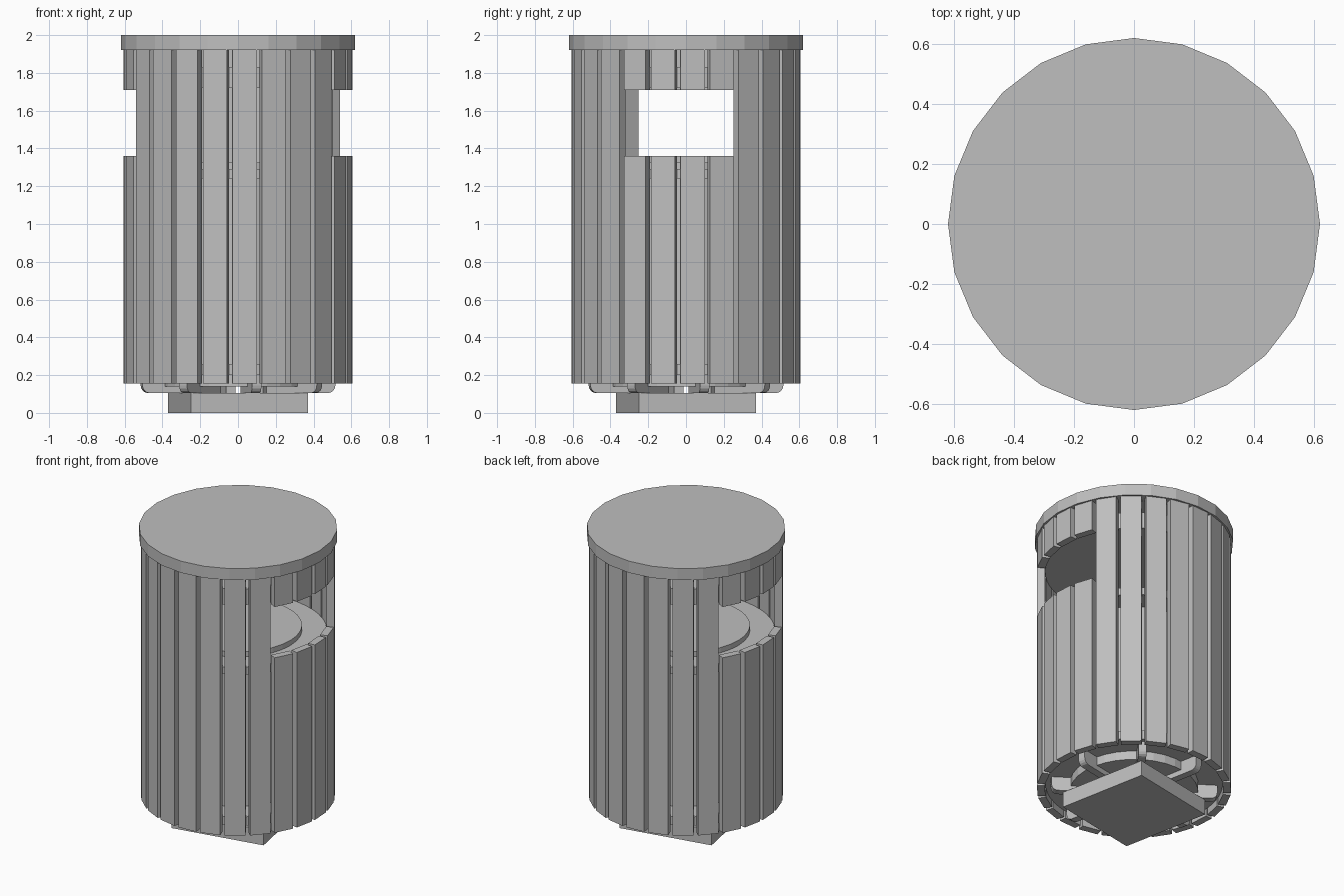
import bpy, bmesh
from math import radians, cos, sin, pi
from mathutils import Matrix, Vector

cube = bpy.data.objects.get("Cube")
if cube:
    bpy.data.objects.remove(cube, do_unlink=True)

grey = bpy.data.materials.new("plain_grey")
grey.use_nodes = True
COLOUR = (0.52, 0.52, 0.52, 1)
grey.diffuse_color = COLOUR
grey.node_tree.nodes["Principled BSDF"].inputs["Base Color"].default_value = COLOUR


def finish(name, bm):
    bmesh.ops.recalc_face_normals(bm, faces=bm.faces)
    mesh = bpy.data.meshes.new(name)
    bm.to_mesh(mesh)
    bm.free()
    mesh.materials.append(grey)
    obj = bpy.data.objects.new(name, mesh)
    bpy.context.collection.objects.link(obj)
    return obj


def disc(name, radius, z0, z1, sides):
    bm = bmesh.new()
    bmesh.ops.create_cone(bm, cap_ends=True, segments=sides, radius1=radius,
                          radius2=radius, depth=z1 - z0,
                          matrix=Matrix.Translation((0, 0, (z0 + z1) / 2)))
    return finish(name, bm)


def ring(name, inner, outer, z0, z1, sides):
    bm = bmesh.new()
    profile = [(inner, z0), (outer, z0), (outer, z1), (inner, z1)]
    loops = []
    for i in range(sides):
        a = 2 * pi * i / sides
        loops.append([bm.verts.new((r * cos(a), r * sin(a), z)) for r, z in profile])
    for i in range(sides):
        p, q = loops[i], loops[(i + 1) % sides]
        for k in range(4):
            m = (k + 1) % 4
            bm.faces.new((p[k], q[k], q[m], p[m]))
    return finish(name, bm)


def add_box(bm, angle, x0, x1, width, z0, z1):
    size = Matrix.Diagonal((x1 - x0, width, z1 - z0, 1))
    place = Matrix.Translation(((x0 + x1) / 2, 0, (z0 + z1) / 2))
    bmesh.ops.create_cube(bm, size=1, matrix=Matrix.Rotation(angle, 4, "Z") @ place @ size)


# Lid
disc("lid", 0.62, 1.92, 2.0, 24)

# Slats, with four shortened on each side to leave the openings
SLATS = 24
bm = bmesh.new()
for i in range(SLATS):
    angle = radians(3.3) + 2 * pi * i / SLATS
    spans = [(0.155, 1.92)]
    if (i + 2) % 12 < 4:
        spans = [(0.155, 1.36), (1.71, 1.92)]
    for z0, z1 in spans:
        add_box(bm, angle, 0.555, 0.604, 0.13, z0, z1)
finish("slats", bm)

# Inner container and the hoops that carry the slats
disc("container", 0.40, 0.14, 1.325, 32)
ring("lower_hoop", 0.39, 0.555, 0.20, 0.26, 48)
ring("upper_hoop", 0.39, 0.555, 1.24, 1.29, 48)
disc("top_plate", 0.555, 1.72, 1.83, 48)

# Radial brackets with a rounded lower outer corner
bm = bmesh.new()
CORNER = 0.04
for i in range(8):
    turn = Matrix.Rotation(radians(11) + i * pi / 4, 4, "Z")
    outline = [(0.20, 0.21), (0.20, 0.105)]
    for k in range(5):
        a = -pi / 2 + k * pi / 8
        outline.append((0.48 + CORNER * cos(a), 0.145 + CORNER * sin(a)))
    outline.append((0.52, 0.21))
    sides = [[bm.verts.new(turn @ Vector((x, y, z))) for x, z in outline]
             for y in (-0.025, 0.025)]
    bm.faces.new(sides[0])
    bm.faces.new(sides[1][::-1])
    for k in range(len(outline)):
        m = (k + 1) % len(outline)
        bm.faces.new((sides[0][k], sides[0][m], sides[1][m], sides[1][k]))
finish("brackets", bm)

# Square foot
bm = bmesh.new()
add_box(bm, radians(11), -0.315, 0.315, 0.63, 0, 0.105)
finish("foot", bm)
